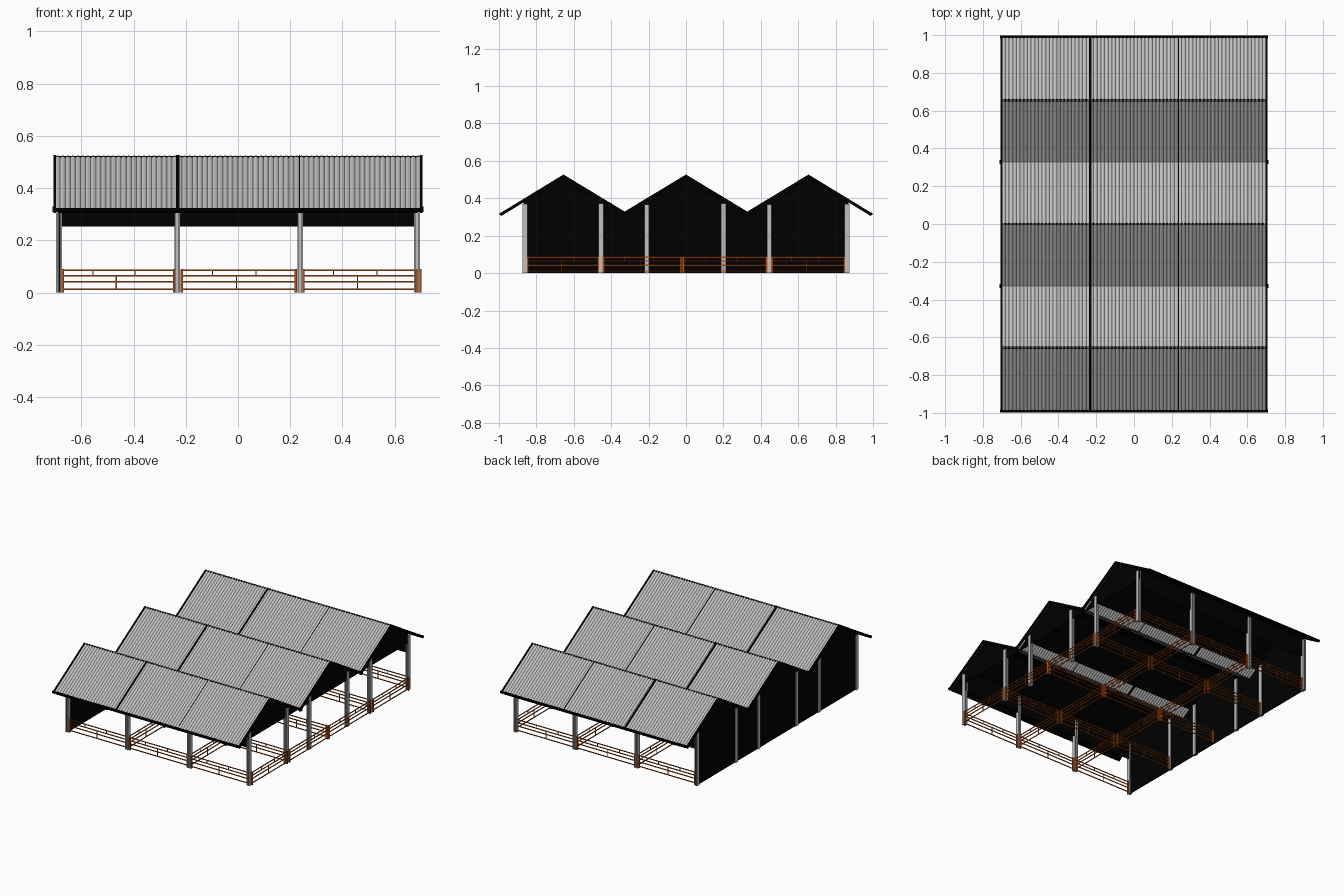
import bpy, bmesh, math
from mathutils import Vector

cube = bpy.data.objects.get("Cube")
if cube:
    bpy.data.objects.remove(cube, do_unlink=True)


def material(name, rgb):
    m = bpy.data.materials.new(name)
    m.use_nodes = True
    m.diffuse_color = (*rgb, 1)
    m.node_tree.nodes["Principled BSDF"].inputs["Base Color"].default_value = (*rgb, 1)
    return m


STEEL = material("light grey steel", (0.53, 0.53, 0.53))
BLACK = material("black cladding", (0, 0, 0))
RUST = material("rust orange", (0.46, 0.08, 0.005))


def finish(name, bm, mat):
    bmesh.ops.recalc_face_normals(bm, faces=bm.faces)
    mesh = bpy.data.meshes.new(name)
    bm.to_mesh(mesh)
    bm.free()
    mesh.materials.append(mat)
    obj = bpy.data.objects.new(name, mesh)
    bpy.context.collection.objects.link(obj)
    return obj


def extrude(bm, points, offset):
    """Solid swept from a closed outline along an offset."""
    face = bm.faces.new([bm.verts.new(p) for p in points])
    new = bmesh.ops.extrude_face_region(bm, geom=[face], use_keep_orig=True)["geom"]
    verts = [v for v in new if isinstance(v, bmesh.types.BMVert)]
    bmesh.ops.translate(bm, verts=verts, vec=Vector(offset))


def box(bm, x0, x1, y0, y1, z0, z1):
    extrude(bm, [(x0, y0, z0), (x1, y0, z0), (x1, y1, z0), (x0, y1, z0)], (0, 0, z1 - z0))


# Roof line: three gables across y
HALF = 0.7
KNOTS = [(-0.99, 0.316), (-0.655, 0.52), (-0.328, 0.322), (0, 0.52),
         (0.328, 0.322), (0.655, 0.52), (0.99, 0.316)]
SLOPES = list(zip(KNOTS, KNOTS[1:]))
WALL_Y = 0.87


def roof_z(y):
    for (ya, za), (yb, zb) in SLOPES:
        if ya <= y <= yb:
            return za + (zb - za) * (y - ya) / (yb - ya)


def slope_strip(bm, x0, x1, low, high, trim=0.0):
    """Board that follows every roof slope, optionally stopping short of the valleys."""
    for (ya, _), (yb, _) in SLOPES:
        if abs(abs(ya) - 0.328) < 0.01:
            ya += trim
        if abs(abs(yb) - 0.328) < 0.01:
            yb -= trim
        za, zb = roof_z(ya), roof_z(yb)
        extrude(bm, [(x0, ya, za + low), (x0, yb, zb + low),
                     (x0, yb, zb + high), (x0, ya, za + high)], (x1 - x0, 0, 0))


# Corrugated roof sheets
RIBS, STEPS = 72, 4
bm = bmesh.new()
for a, b in SLOPES:
    previous = None
    for i in range(RIBS * STEPS + 1):
        x = -HALF + 2 * HALF * i / (RIBS * STEPS)
        lift = 0.005 * abs(math.sin(math.pi * i / STEPS))
        pair = [bm.verts.new((x, y, z + lift)) for y, z in (a, b)]
        if previous:
            bm.faces.new([previous[0], pair[0], pair[1], previous[1]])
        previous = pair
finish("roof_sheets", bm, STEEL)

# Dark lining under the sheets
bm = bmesh.new()
slope_strip(bm, -0.69, 0.69, -0.012, -0.006, trim=0.07)
finish("roof_lining", bm, BLACK)

# Barge boards on the gable ends, joint strip and thin seam
bm = bmesh.new()
for side in (-1, 1):
    slope_strip(bm, side * 0.696, side * 0.707, -0.012, 0.006)
slope_strip(bm, -0.237, -0.224, 0, 0.007)
slope_strip(bm, 0.234, 0.237, 0, 0.006)
finish("roof_trim", bm, BLACK)

# Ridge caps tucked between the sheets, eave tubes and valley outlets
bm = bmesh.new()
for y, z in KNOTS:
    if z > 0.4:
        box(bm, -0.705, 0.705, y - 0.006, y + 0.006, z - 0.006, z + 0.002)
    elif abs(y) > 0.9:
        ring = [(-0.71, y + 0.008 * math.cos(t * math.pi / 4),
                 z + 0.008 * math.sin(t * math.pi / 4)) for t in range(8)]
        extrude(bm, ring, (1.42, 0, 0))
    else:
        for x in (-0.703, 0.703):
            box(bm, x - 0.008, x + 0.008, y - 0.01, y + 0.01, z - 0.012, z + 0.008)
finish("ridge_caps_and_gutters", bm, BLACK)

# Full wall on the right side, gable panels on the left side
inner = [(y, z - 0.008) for y, z in KNOTS[1:-1]]
edge_z = roof_z(WALL_Y) - 0.008
top = [(-WALL_Y, edge_z)] + inner + [(WALL_Y, edge_z)]
bm = bmesh.new()
extrude(bm, [(-0.688, y, z) for y, z in top + [(WALL_Y, 0), (-WALL_Y, 0)]], (0.008, 0, 0))
finish("side_wall", bm, BLACK)

bm = bmesh.new()
base = 0.31
extrude(bm, [(0.676, y, z) for y, z in top + [(WALL_Y, base), (-WALL_Y, base)]], (0.006, 0, 0))
finish("gable_panels", bm, BLACK)

# Deep beams under the front and back eaves
bm = bmesh.new()
for side in (-1, 1):
    y = side * 0.855
    box(bm, -0.68, 0.68, y - 0.004, y + 0.004, 0.252, roof_z(y) - 0.008)
finish("eave_beams", bm, BLACK)

# Steel columns with an H section, flanges facing the sides
COLUMN_X = (-0.685, -0.233, 0.238, 0.685)
COLUMN_Y = (-0.86, -0.455, -0.21, 0.2, 0.445, 0.86)
bm = bmesh.new()
for x in COLUMN_X:
    for y in COLUMN_Y:
        if abs(x) < 0.5 and abs(y) < 0.8:
            continue
        w, d, t = 0.011, 0.013, 0.003
        h = roof_z(y) - 0.026
        box(bm, x - w, x - w + 2 * t, y - d, y + d, 0, h)
        box(bm, x + w - 2 * t, x + w, y - d, y + d, 0, h)
        box(bm, x - w + 2 * t, x + w - 2 * t, y - t, y + t, 0, h)
finish("columns", bm, STEEL)

# Pen fences: slim rails with staggered uprights between end posts
RAILS = (0.012, 0.042, 0.064, 0.085)
T = 0.003


def fence(bm, start, end):
    a, b = Vector(start), Vector(end)

    def bar(f0, f1, z0, z1, r):
        p, q = a.lerp(b, f0), a.lerp(b, f1)
        box(bm, min(p.x, q.x) - r, max(p.x, q.x) + r,
            min(p.y, q.y) - r, max(p.y, q.y) + r, z0, z1)

    for z in RAILS:
        bar(0, 1, z - T, z + T, 0.002)
    for f in (0, 1):
        bar(f, f, 0, 0.09, 0.005)
    for f in (0.27, 0.65):
        bar(f, f, RAILS[2], RAILS[3], 0.002)
    bar(0.48, 0.48, RAILS[0], RAILS[2], 0.002)


def gap(y):
    """Clearance at a fence row: tight where no column stands."""
    return 0.006 if abs(y) < 0.1 else 0.014


GRID_X = (-0.685, -0.23, 0.235, 0.698)
GRID_Y = (-0.86, -0.455, -0.02, 0.445, 0.86)
bm = bmesh.new()
for y in GRID_Y:
    for x0, x1 in zip(GRID_X, GRID_X[1:]):
        fence(bm, (x0 + 0.014, y, 0), (x1 - 0.014, y, 0))
for x in GRID_X[1:]:
    for y0, y1 in zip(GRID_Y, GRID_Y[1:]):
        fence(bm, (x, y0 + gap(y0), 0), (x, y1 - gap(y1), 0))
finish("pen_fences", bm, RUST)
